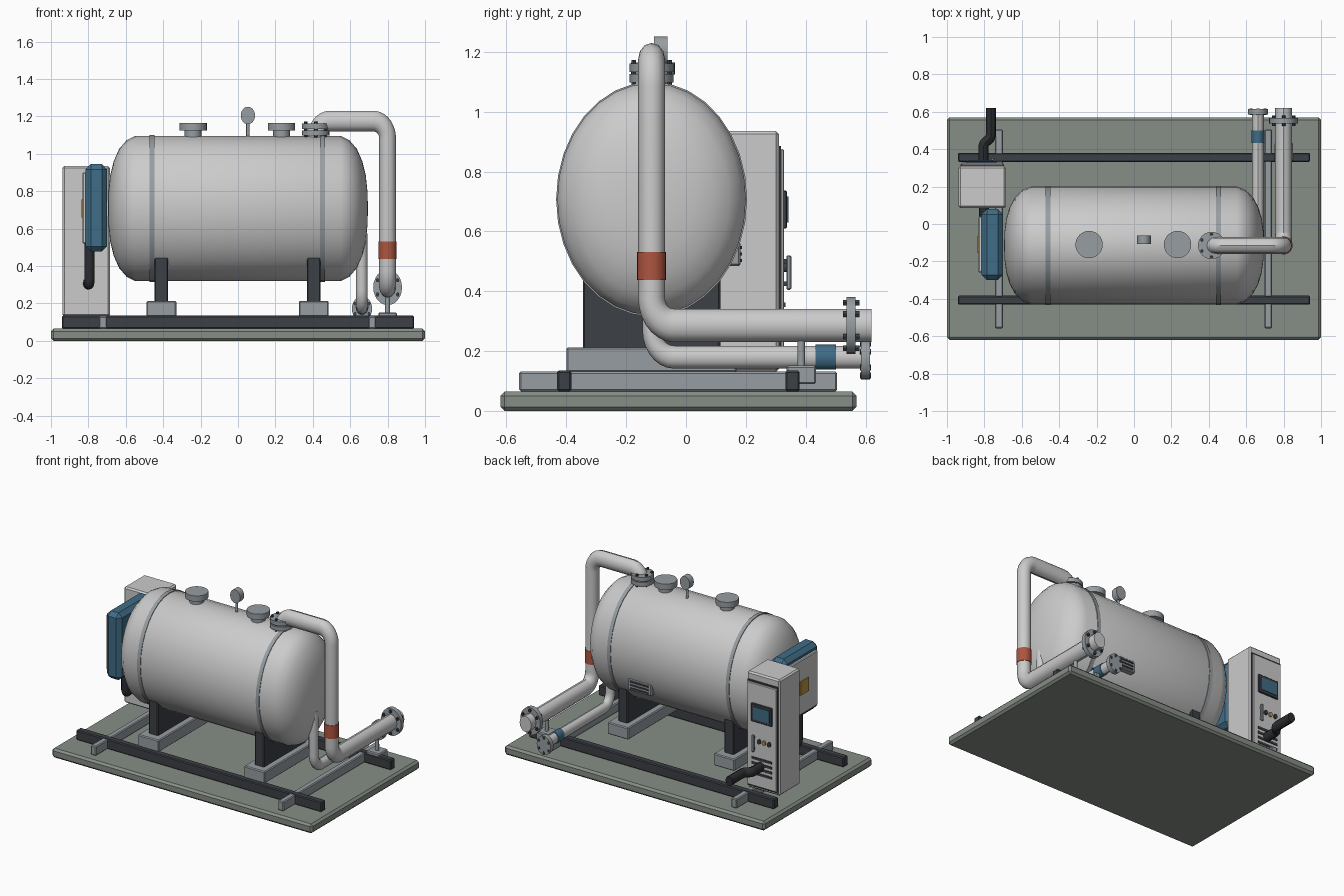
import bpy, bmesh, math
from mathutils import Vector, Matrix

if "Cube" in bpy.data.objects:
    bpy.data.objects.remove(bpy.data.objects["Cube"])

S = 1.23      # vertical stretch shared by all round parts
TY = -0.115   # tank axis
TZ = 0.708


def material(name, c):
    m = bpy.data.materials.new(name)
    m.diffuse_color = (*c, 1)
    m.use_nodes = True
    m.node_tree.nodes["Principled BSDF"].inputs["Base Color"].default_value = m.diffuse_color
    return m


PALE = material("pale_grey", (0.62, 0.63, 0.62))
STEEL = material("steel", (0.31, 0.34, 0.36))
DARK = material("dark_frame", (0.045, 0.05, 0.06))
BLACK = material("black_rubber", (0.025, 0.027, 0.03))
PLATE = material("plate_green", (0.24, 0.27, 0.24))
BLUE = material("blue", (0.05, 0.15, 0.24))
RED = material("hot_band", (0.42, 0.09, 0.05))
GOLD = material("gold", (0.5, 0.3, 0.06))


def finish(name, bm, mat, bevel=0.0, smooth=False):
    bmesh.ops.recalc_face_normals(bm, faces=bm.faces)
    me = bpy.data.meshes.new(name)
    bm.to_mesh(me)
    bm.free()
    ob = bpy.data.objects.new(name, me)
    bpy.context.collection.objects.link(ob)
    me.materials.append(mat)
    if bevel:
        b = ob.modifiers.new("bevel", "BEVEL")
        b.width, b.segments = bevel, 1
    if smooth:
        bpy.ops.object.select_all(action="DESELECT")
        ob.select_set(True)
        bpy.context.view_layer.objects.active = ob
        bpy.ops.object.shade_smooth_by_angle(angle=math.radians(35))
    return ob


def box(name, x, y, z, mat, bevel=0.006):
    bm = bmesh.new()
    bmesh.ops.create_cube(bm, size=1)
    for v in bm.verts:
        v.co = [a + (b - a) * (c + 0.5) for (a, b), c in zip((x, y, z), v.co)]
    return finish(name, bm, mat, bevel)


def lathe(name, prof, mat, axis, centre, stretch=S, n=32):
    """Spin (distance, radius) pairs about an axis, then stretch in z."""
    bm = bmesh.new()
    rings = []
    for d, r in prof:
        k = 1 if r < 1e-6 else n
        rings.append([bm.verts.new((r * math.cos(math.tau * i / n), r * math.sin(math.tau * i / n), d)) for i in range(k)])
    for a, b in zip(rings, rings[1:]):
        for i in range(n):
            j = (i + 1) % n
            f = [a[i % len(a)], a[j % len(a)], b[j % len(b)], b[i % len(b)]]
            bm.faces.new(list(dict.fromkeys(f)))
    for ring in (rings[0], rings[-1]):
        if len(ring) > 1:
            bm.faces.new(ring)
    rot = Vector((0, 0, 1)).rotation_difference(Vector(axis)).to_matrix().to_4x4()
    stretch_m = Matrix.Diagonal((1, 1, stretch if axis[2] == 0 else 1, 1))
    bm.transform(Matrix.Translation(centre) @ stretch_m @ rot)
    return finish(name, bm, mat, smooth=True)


def disc(name, c, axis, r, h, mat, n=24):
    return lathe(name, [(-h / 2, r), (h / 2, r)], mat, axis, c, n=n)


def bolts(name, c, axis, R, h, n=6):
    for i in range(n):
        a = math.tau * (i + 0.5) / n
        u, w = R * math.cos(a), R * math.sin(a)
        p = (c[0] + u, c[1] + w, c[2]) if axis[2] else (c[0] + u, c[1], c[2] + w * S)
        disc(f"{name}_{i}", p, axis, 0.009, h, DARK, 6)


def pipe(name, pts, r, bend, mat):
    """Tube along a path with rounded corners."""
    P = [Vector((x, y, z / S)) for x, y, z in pts]
    path = [P[0]]
    for a, p, b in zip(P, P[1:], P[2:]):
        u, w = (a - p).normalized(), (b - p).normalized()
        ang = u.angle(w)
        t = min(bend, (a - p).length * 0.49 if len(P) > 3 and bend < 0.05 else bend)
        o = p + (u + w).normalized() * (t / math.cos(ang / 2))
        s, e = p + u * t - o, p + w * t - o
        path += [o + s.slerp(e, i / 7).normalized() * s.length if 0 < i < 7 else o + (s if i == 0 else e) for i in range(8)] 
    path.append(P[-1])
    cu = bpy.data.curves.new(name, "CURVE")
    cu.dimensions = "3D"
    cu.bevel_depth, cu.bevel_resolution, cu.use_fill_caps = r, 4, True
    sp = cu.splines.new("POLY")
    sp.points.add(len(path) - 1)
    for q, p in zip(sp.points, path):
        q.co = (*p, 1)
    tmp = bpy.data.objects.new(name + "_curve", cu)
    bpy.context.collection.objects.link(tmp)
    dg = bpy.context.evaluated_depsgraph_get()
    me = bpy.data.meshes.new_from_object(tmp.evaluated_get(dg))
    bpy.data.objects.remove(tmp)
    bm = bmesh.new()
    bm.from_mesh(me)
    bmesh.ops.remove_doubles(bm, verts=bm.verts, dist=1e-5)
    bm.transform(Matrix.Diagonal((1, 1, S, 1)))
    for f in bm.faces:
        f.material_index = 0
    return finish(name, bm, mat, smooth=True)


# Base plate and skid frame
box("base_plate", (-1, 1), (-0.62, 0.57), (0, 0.065), PLATE, 0.014)
for n, y in (("front", -0.407), ("back", 0.356)):
    box(n + "_rail", (-0.942, 0.942), (y - 0.024, y + 0.024), (0.066, 0.135), DARK)
for n, x in (("left", -0.722), ("right", 0.718)):
    box(n + "_cross_beam", (x - 0.021, x + 0.021), (-0.558, 0.505), (0.066, 0.132), STEEL)

# Saddles
for n, x in (("left", -0.41), ("right", 0.405)):
    box(n + "_saddle_foot", (x - 0.08, x + 0.08), (-0.40, 0.17), (0.13, 0.213), STEEL)
    box(n + "_saddle_leg", (x - 0.036, x + 0.036), (-0.345, 0.115), (0.205, 0.45), DARK)

# Tank with domed ends
half = [(0.55, 0.315), (0.595, 0.297), (0.635, 0.26), (0.665, 0.205), (0.683, 0.145), (0.692, 0.075), (0.695, 0)]
lathe("tank", [(-d, r) for d, r in half[::-1]] + half, PALE, (1, 0, 0), (0, TY, TZ))
for n, x in (("left", -0.46), ("right", 0.452)):
    lathe(n + "_tank_strap", [(-0.013, 0.30), (-0.013, 0.319), (0.013, 0.319), (0.013, 0.30)], STEEL, (1, 0, 0), (x, TY, TZ))

# Inspection nozzles
for n, x in (("left", -0.24), ("right", 0.233)):
    lathe(n + "_nozzle", [(1.05, 0.045), (1.125, 0.045), (1.125, 0.073), (1.165, 0.073)], STEEL, (0, 0, 1), (x, TY + 0.005, 0))

# Pressure gauge
disc("gauge_stem", (0.053, -0.09, 1.13), (0, 0, 1), 0.009, 0.13, STEEL, 12)
disc("gauge_dial", (0.053, -0.085, 1.205), (0, 1, 0), 0.038, 0.045, STEEL)

# Hot outlet pipe
pipe("outlet_pipe", [(0.415, TY, 1.06), (0.415, TY, 1.175), (0.80, TY, 1.175), (0.80, TY, 0.286), (0.80, 0.62, 0.286)], 0.045, 0.075, PALE)
for i, z in enumerate((1.112, 1.147)):
    disc(f"outlet_flange_{i}", (0.415, TY, z), (0, 0, 1), 0.073, 0.028, STEEL)
bolts("outlet_bolt", (0.415, TY, 1.13), (0, 0, 1), 0.06, 0.085)
disc("outlet_end_flange", (0.80, 0.552, 0.286), (0, 1, 0), 0.077, 0.03, STEEL)
bolts("outlet_end_bolt", (0.80, 0.552, 0.286), (0, 1, 0), 0.062, 0.056)
disc("hot_band", (0.80, TY, 0.485), (0, 0, 1), 0.048, 0.093, RED)
disc("pipe_support_post", (0.80, 0.385, 0.19), (0, 0, 1), 0.013, 0.11, STEEL, 12)
box("pipe_support_foot", (0.75, 0.85), (0.335, 0.435), (0.09, 0.152), STEEL)

# Cold return pipe
pipe("return_pipe", [(0.66, TY, 0.58), (0.663, TY, 0.18), (0.663, 0.60, 0.18)], 0.031, 0.075, PALE)
disc("cold_band", (0.663, 0.467, 0.18), (0, 1, 0), 0.034, 0.068, BLUE)
disc("return_end_flange", (0.663, 0.60, 0.172), (0, 1, 0), 0.054, 0.03, STEEL)
bolts("return_end_bolt", (0.663, 0.60, 0.172), (0, 1, 0), 0.043, 0.036)

# Data plate on the back of the tank
box("data_plate", (0.14, 0.32), (0.12, 0.182), (0.485, 0.565), STEEL)
for i in range(3):
    z = 0.503 + i * 0.022
    box(f"data_plate_slot_{i}", (0.16, 0.30), (0.176, 0.187), (z - 0.005, z + 0.005), DARK, 0)

# Control cabinet
box("cabinet", (-0.938, -0.685), (0.085, 0.31), (0.13, 0.935), PALE, 0.01)
box("cabinet_seal", (-0.928, -0.695), (0.30, 0.318), (0.15, 0.885), DARK, 0)
box("cabinet_door", (-0.924, -0.699), (0.315, 0.328), (0.16, 0.875), PALE, 0.004)
box("screen_bezel", (-0.895, -0.735), (0.32, 0.338), (0.61, 0.737), DARK, 0.004)
box("screen", (-0.877, -0.753), (0.33, 0.342), (0.63, 0.717), BLUE, 0)
box("door_handle", (-0.765, -0.747), (0.335, 0.352), (0.405, 0.52), STEEL, 0.004)
for i, z in enumerate((0.425, 0.50)):
    box(f"handle_stud_{i}", (-0.761, -0.751), (0.32, 0.34), (z - 0.008, z + 0.008), DARK, 0)
for n, x, m in (("left", -0.872, DARK), ("middle", -0.833, GOLD), ("right", -0.795, DARK)):
    disc(n + "_button", (x, 0.331, 0.48), (0, 1, 0), 0.013, 0.018, m, 12)
for i in range(4):
    z = 0.25 + i * 0.035
    box(f"cabinet_vent_{i}", (-0.89, -0.735), (0.32, 0.333), (z - 0.008, z + 0.008), DARK, 0)

# Burner housing on the tank end
box("burner_housing", (-0.815, -0.70), (-0.30, 0.08), (0.478, 0.945), BLUE, 0.028)
box("burner_cover", (-0.832, -0.81), (-0.26, 0.04), (0.52, 0.90), PALE, 0.005)
box("burner_label", (-0.838, -0.83), (-0.155, -0.065), (0.66, 0.755), GOLD, 0)

# Drain hose passing below the controls
pipe("drain_hose", [(-0.795, -0.10, 0.52), (-0.795, -0.10, 0.308), (-0.805, 0.16, 0.308), (-0.805, 0.43, 0.308),
                    (-0.765, 0.46, 0.308), (-0.765, 0.62, 0.308)], 0.027, 0.02, BLACK)
